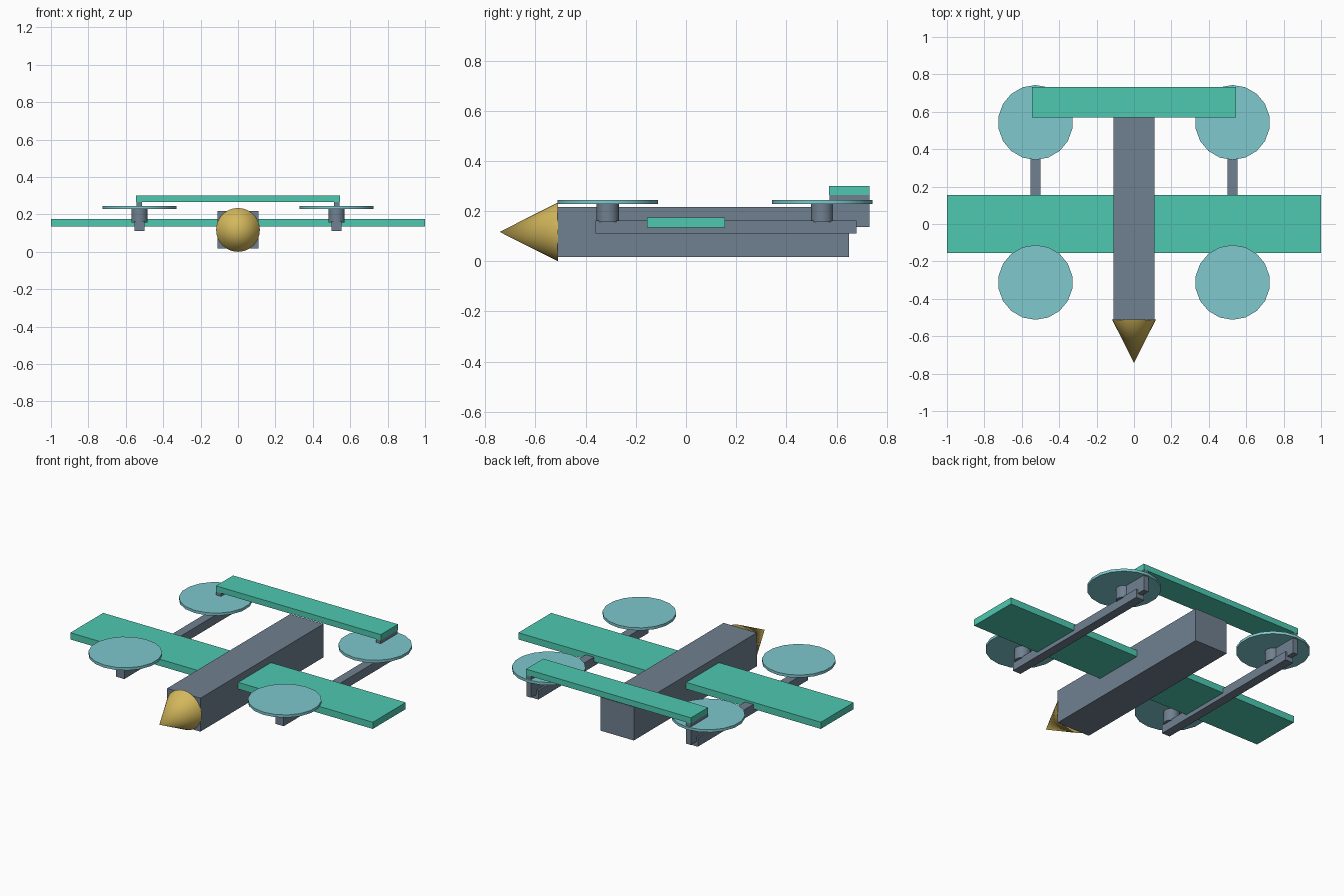
import bpy
from math import radians

cube = bpy.data.objects.get("Cube")
if cube:
    bpy.data.objects.remove(cube, do_unlink=True)


def material(name, *rgb):
    """Flat material from 0-255 screen values, stored as linear."""
    lin = [((c / 255 + 0.055) / 1.055) ** 2.4 for c in rgb]
    m = bpy.data.materials.new(name)
    m.use_nodes = True
    m.diffuse_color = (*lin, 1)
    m.node_tree.nodes["Principled BSDF"].inputs["Base Color"].default_value = (*lin, 1)
    return m


slate = material("slate grey", 112, 128, 144)
teal = material("teal", 78, 201, 176)
aqua = material("pale aqua", 126, 200, 205)
gold = material("gold", 212, 184, 92)


def finish(name, mat, smooth=False):
    ob = bpy.context.object
    ob.name = ob.data.name = name
    ob.data.materials.append(mat)
    if smooth:
        bpy.ops.object.shade_smooth_by_angle(angle=radians(35))
    return ob


def box(name, mat, x, y, z):
    """Box from its (min, max) ranges along each axis."""
    spans = (x, y, z)
    bpy.ops.mesh.primitive_cube_add(size=1, location=[(a + b) / 2 for a, b in spans])
    bpy.context.object.scale = [b - a for a, b in spans]
    bpy.ops.object.transform_apply(location=False, rotation=False, scale=True)
    return finish(name, mat)


def cylinder(name, mat, radius, x, y, z, sides):
    bpy.ops.mesh.primitive_cylinder_add(vertices=sides, radius=radius, depth=z[1] - z[0],
                                        location=(x, y, sum(z) / 2))
    return finish(name, mat, True)


# Fuselage and nose cone
box("fuselage", slate, (-0.11, 0.11), (-0.512, 0.65), (0.017, 0.217))
bpy.ops.mesh.primitive_cone_add(vertices=32, radius1=0.117, radius2=0, depth=0.232,
                                location=(0, -0.627, 0.117), rotation=(radians(90), 0, 0))
finish("nose_cone", gold, True)

# Main wing and raised tailplane
box("wing", teal, (-1, 1), (-0.155, 0.155), (0.135, 0.175))
box("tailplane", teal, (-0.545, 0.545), (0.57, 0.732), (0.265, 0.3))

# Booms, tail fins and lift rotors on both sides
for side, s in (("left", 1), ("right", -1)):
    boom_x = 0.527 * s
    box(side + "_boom", slate, (boom_x - 0.027, boom_x + 0.027), (-0.36, 0.68), (0.11, 0.163))
    fin_x = 0.528 * s
    box(side + "_tail_fin", slate, (fin_x - 0.016, fin_x + 0.016), (0.571, 0.731), (0.137, 0.298))
    for end, y in (("front", -0.312), ("rear", 0.543)):
        cylinder(f"{side}_{end}_motor", slate, 0.044, boom_x, y, (0.157, 0.232), 18)
        cylinder(f"{side}_{end}_rotor_disc", aqua, 0.2, boom_x, y, (0.229, 0.245), 18)
